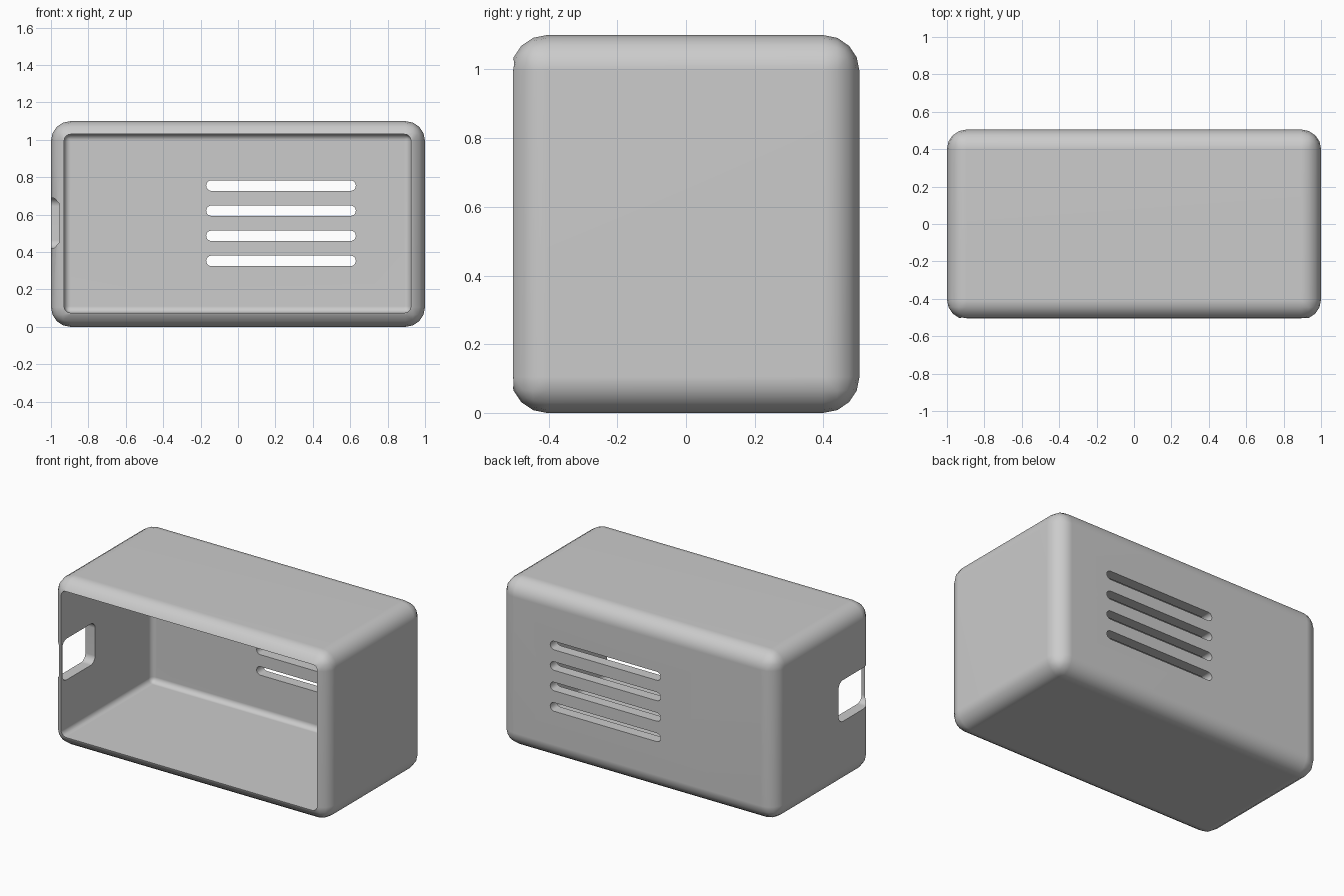
import bpy, bmesh
from mathutils import Vector

if "Cube" in bpy.data.objects:
    bpy.data.objects.remove(bpy.data.objects["Cube"])

grey = bpy.data.materials.new("plain grey")
grey.use_nodes = True
COLOUR = (0.6, 0.6, 0.6, 1)
grey.diffuse_color = COLOUR
grey.node_tree.nodes["Principled BSDF"].inputs["Base Color"].default_value = COLOUR


def rounded_box(name, low, high, radius, segments, axis=None):
    """Box between two corners; rounds all edges, or only those along one axis."""
    low, high = Vector(low), Vector(high)
    bm = bmesh.new()
    bmesh.ops.create_cube(bm, size=1)
    for v in bm.verts:
        v.co = (low + high) / 2 + v.co * (high - low)
    edges = [e for e in bm.edges if axis is None
             or abs(e.verts[0].co[axis] - e.verts[1].co[axis]) > 1e-4]
    bmesh.ops.bevel(bm, geom=edges, offset=radius, segments=segments,
                    profile=0.5, affect='EDGES', clamp_overlap=True)
    bmesh.ops.recalc_face_normals(bm, faces=bm.faces[:])
    mesh = bpy.data.meshes.new(name)
    bm.to_mesh(mesh)
    bm.free()
    mesh.materials.append(grey)
    obj = bpy.data.objects.new(name, mesh)
    bpy.context.collection.objects.link(obj)
    return obj


def cut(body, cutter):
    """Subtract the cutter and discard it."""
    bpy.context.view_layer.objects.active = body
    mod = body.modifiers.new("cut", 'BOOLEAN')
    mod.operation = 'DIFFERENCE'
    mod.solver = 'EXACT'
    mod.object = cutter
    bpy.ops.object.modifier_apply(modifier=mod.name)
    bpy.data.objects.remove(cutter)


# Outer rounded shell
case = rounded_box("case", (-1, -0.51, 0), (1, 0.505, 1.1), 0.105, 4)

# Hollow interior, open at the front
cut(case, rounded_box("cavity", (-0.93, -0.8, 0.075), (0.925, 0.435, 1.03), 0.035, 4))

# Port in the side wall near the front
cut(case, rounded_box("port", (-1.1, -0.49, 0.42), (-0.88, -0.15, 0.69), 0.045, 4, axis=0))

# Four vent slots through the back wall
for i in range(4):
    z = 0.353 + i * 0.134
    cut(case, rounded_box("slot", (-0.17, 0.3, z - 0.028), (0.63, 0.6, z + 0.028),
                          0.0275, 4, axis=1))

# Smooth rounding with crisp cut edges
bpy.ops.object.select_all(action='DESELECT')
case.select_set(True)
bpy.context.view_layer.objects.active = case
bpy.ops.object.shade_smooth_by_angle(angle=0.6)
weighted = case.modifiers.new("clean flats", 'WEIGHTED_NORMAL')
weighted.keep_sharp = True
